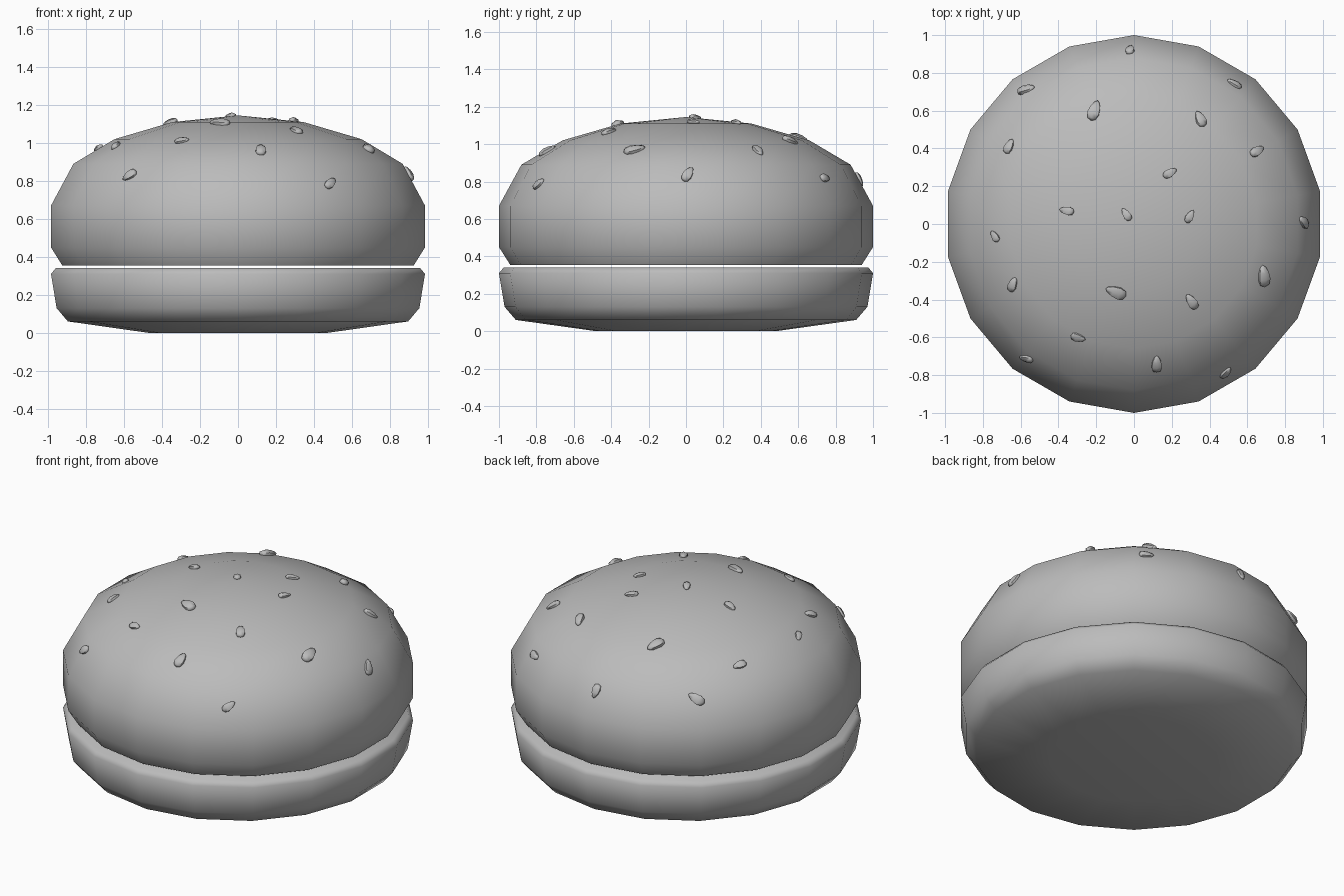
import bpy, bmesh, math
from mathutils import Vector, Matrix
from mathutils.bvhtree import BVHTree

SIDES = 18

cube = bpy.data.objects.get("Cube")
if cube:
    bpy.data.objects.remove(cube, do_unlink=True)

grey = bpy.data.materials.new("plain grey")
grey.use_nodes = True
grey.diffuse_color = (0.5, 0.5, 0.5, 1)
grey.node_tree.nodes["Principled BSDF"].inputs["Base Color"].default_value = grey.diffuse_color


def finish(name, bm, angle):
    """Turn a bmesh into a shaded, coloured object."""
    bmesh.ops.recalc_face_normals(bm, faces=bm.faces)
    mesh = bpy.data.meshes.new(name)
    bm.to_mesh(mesh)
    bm.free()
    mesh.materials.append(grey)
    obj = bpy.data.objects.new(name, mesh)
    bpy.context.collection.objects.link(obj)
    bpy.ops.object.select_all(action='DESELECT')
    obj.select_set(True)
    bpy.context.view_layer.objects.active = obj
    bpy.ops.object.shade_smooth_by_angle(angle=math.radians(angle))
    return obj


def lathe(profile):
    """Spin (radius, height) points round z; zero radius makes a pole."""
    bm = bmesh.new()
    rings = []
    for r, z in profile:
        if r == 0:
            rings.append([bm.verts.new((0, 0, z))] * SIDES)
            continue
        turns = [math.pi / 2 + math.tau * i / SIDES for i in range(SIDES)]
        rings.append([bm.verts.new((r * math.cos(a), r * math.sin(a), z)) for a in turns])
    for low, high in zip(rings, rings[1:]):
        for i in range(SIDES):
            j = (i + 1) % SIDES
            corners = dict.fromkeys((low[i], low[j], high[j], high[i]))
            bm.faces.new(list(corners))
    # Flat caps on open ends
    for ring in (rings[0], rings[-1]):
        if ring[0] is not ring[1]:
            bm.faces.new(ring)
    return bm


# Bottom bun: shallow dish with a rolled lip
finish("bottom_bun", lathe([(0.48, 0), (0.91, 0.06), (0.97, 0.13),
                            (1, 0.31), (0.975, 0.34)]), 57)

# Top bun: dome with a flat underside
dome = lathe([(0.94, 0.355), (1, 0.45), (1, 0.67), (0.88, 0.89),
              (0.66, 1.02), (0.35, 1.11), (0, 1.145)])
bmesh.ops.recalc_face_normals(dome, faces=dome.faces)
surface = BVHTree.FromBMesh(dome)
finish("top_bun", dome, 57)

# Seeds: x, y, heading of the narrow end in degrees, size
seeds = [
    (-.02, .92, 80, .9), (.53, .74, 150, .9), (-.57, .71, 15, 1.1),
    (-.21, .6, 70, 1.2), (.35, .555, 115, 1), (.65, .385, 30, .95),
    (-.66, .41, 65, .9), (.19, .27, 30, .85), (-.355, .07, 170, .85),
    (-.04, .05, 125, .8), (.295, .04, 60, .8), (.895, .01, 130, 1),
    (-.735, -.065, 125, .75), (.685, -.275, 95, 1.25), (-.64, -.32, 70, .9),
    (-.095, -.36, 160, 1.2), (.305, -.41, 125, 1), (-.295, -.6, -15, .85),
    (-.57, -.71, 170, .9), (.12, -.74, 90, 1.05), (.485, -.785, 50, .9),
]
for n, (x, y, heading, size) in enumerate(seeds, 1):
    point, normal, _, _ = surface.ray_cast(Vector((x, y, 2)), Vector((0, 0, -1)))
    # Lay the long axis along the dome, keeping its heading from above
    a = math.radians(heading)
    along = Vector((math.cos(a), math.sin(a), 0))
    along.z = -along.dot(normal) / normal.z
    along.normalize()
    across = normal.cross(along)
    frame = Matrix((across, normal, along)).transposed().to_4x4()
    bm = bmesh.new()
    bmesh.ops.create_uvsphere(bm, u_segments=6, v_segments=5, radius=1)
    for v in bm.verts:
        taper = 1 - 0.3 * v.co.z
        v.co = Vector((v.co.x * taper * 0.029, v.co.y * taper * 0.02, v.co.z * 0.048)) * size
    bm.transform(Matrix.Translation(point + normal * 0.004) @ frame)
    finish(f"seed_{n}", bm, 50)
